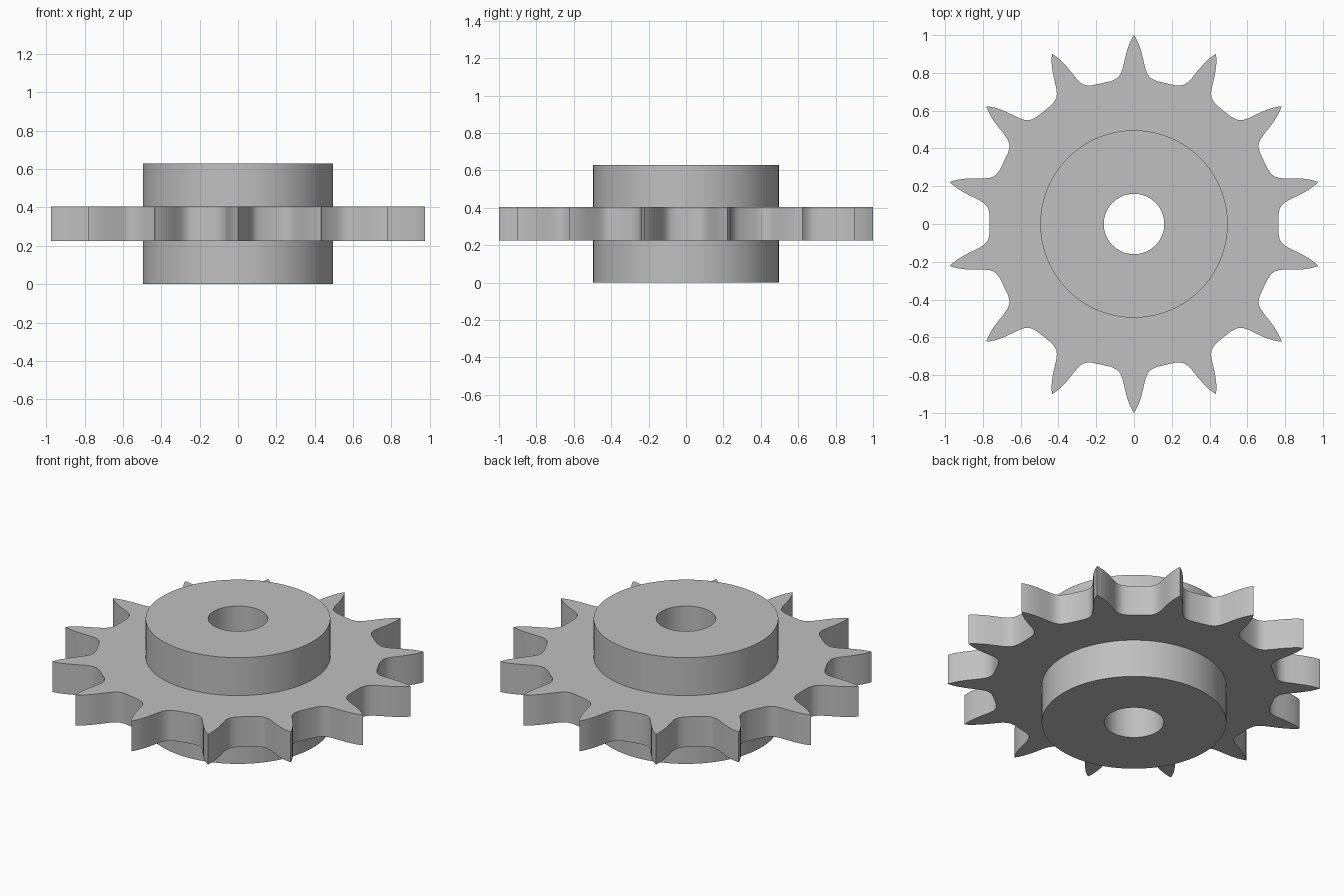
import bpy, bmesh, math

cube = bpy.data.objects.get("Cube")
if cube:
    bpy.data.objects.remove(cube, do_unlink=True)

TEETH = 14
BORE_R, HUB_R = 0.16, 0.496
HUB_H, PLATE_LOW, PLATE_HIGH = 0.63, 0.225, 0.405

# Half a tooth: tip, convex flank, concave fillet, flat root
HALF_TOOTH = [(0, 1), (0.012, 0.98), (0.024, 0.955), (0.037, 0.918), (0.047, 0.88),
              (0.054, 0.848), (0.061, 0.82), (0.068, 0.80), (0.079, 0.782),
              (0.094, 0.769), (0.12, 0.757)]

steel = bpy.data.materials.new("grey steel")
steel.use_nodes = True
steel.diffuse_color = (0.53, 0.53, 0.53, 1)
steel.node_tree.nodes["Principled BSDF"].inputs["Base Color"].default_value = steel.diffuse_color


def tooth_outline():
    """Polar outline (angle, radius) of the whole toothed rim."""
    half = [(math.atan2(x, y), math.hypot(x, y)) for x, y in HALF_TOOTH]
    pitch = math.tau / TEETH
    root = [(pitch / 2, 0.764)]
    one = half + root + [(pitch - a, r) for a, r in reversed(half[1:])]
    return [(math.pi / 2 + i * pitch + a, r) for i in range(TEETH) for a, r in one]


outline = tooth_outline()
bm = bmesh.new()


def ring(z, radius=None):
    """A closed loop of vertices; it follows the teeth if no radius is given."""
    return [bm.verts.new(((radius or r) * math.cos(a), (radius or r) * math.sin(a), z))
            for a, r in outline]


# Loops in order from bore, around the lower hub, plate and upper hub, back to bore
rings = [ring(0, BORE_R), ring(0, HUB_R), ring(PLATE_LOW, HUB_R), ring(PLATE_LOW),
         ring(PLATE_HIGH), ring(PLATE_HIGH, HUB_R), ring(HUB_H, HUB_R), ring(HUB_H, BORE_R)]
count = len(outline)
for k, lower in enumerate(rings):
    upper = rings[(k + 1) % len(rings)]
    for i in range(count):
        j = (i + 1) % count
        bm.faces.new((lower[i], lower[j], upper[j], upper[i]))
bmesh.ops.recalc_face_normals(bm, faces=bm.faces)

mesh = bpy.data.meshes.new("toothed_wheel_with_hub")
bm.to_mesh(mesh)
bm.free()
mesh.materials.append(steel)
wheel = bpy.data.objects.new("toothed_wheel_with_hub", mesh)
bpy.context.collection.objects.link(wheel)

# Smooth curved walls, keep rims and tooth tips crisp
bpy.ops.object.select_all(action="DESELECT")
wheel.select_set(True)
bpy.context.view_layer.objects.active = wheel
bpy.ops.object.shade_smooth_by_angle(angle=math.radians(35))
